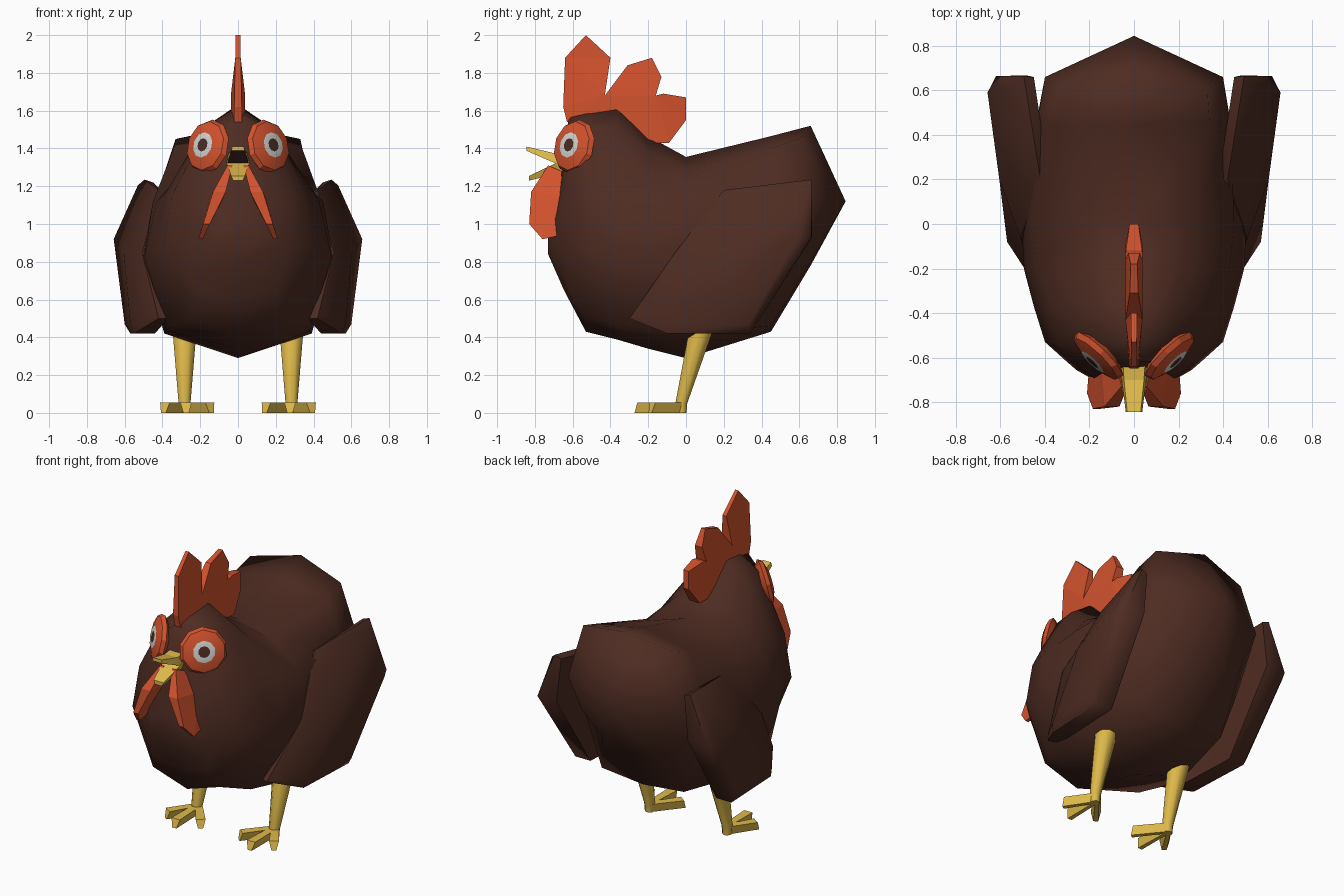
import bpy, bmesh, math
from mathutils import Vector

cube = bpy.data.objects.get("Cube")
if cube:
    bpy.data.objects.remove(cube, do_unlink=True)


def material(name, r, g, b):
    m = bpy.data.materials.new(name)
    m.use_nodes = True
    m.diffuse_color = (r, g, b, 1)
    bsdf = next(n for n in m.node_tree.nodes if n.type == 'BSDF_PRINCIPLED')
    bsdf.inputs["Base Color"].default_value = (r, g, b, 1)
    return m


brown = material("dark_brown_feather", 0.076, 0.025, 0.016)
red = material("comb_red", 0.65, 0.085, 0.027)
yellow = material("beak_yellow", 0.74, 0.49, 0.07)
white = material("eye_white", 0.65, 0.65, 0.62)


def loft(name, rings, mats, smooth=40, band_slots=None):
    """Skin equal closed rings; cap the ends unless they shrink to a point."""
    bm = bmesh.new()
    loops = [[bm.verts.new(p) for p in ring] for ring in rings]
    n = len(loops[0])
    for k, (a, b) in enumerate(zip(loops, loops[1:])):
        for i in range(n):
            j = (i + 1) % n
            f = bm.faces.new((a[i], a[j], b[j], b[i]))
            f.material_index = band_slots[k] if band_slots else 0
    caps = []
    for loop, slot in ((loops[0], 0), (loops[-1], band_slots[-1] if band_slots else 0)):
        if (loop[0].co - loop[2].co).length > 0:
            caps.append(bm.faces.new(loop))
            caps[-1].material_index = slot
    bmesh.ops.recalc_face_normals(bm, faces=bm.faces)
    bmesh.ops.triangulate(bm, faces=caps)
    bmesh.ops.remove_doubles(bm, verts=bm.verts, dist=0.0005)
    bmesh.ops.recalc_face_normals(bm, faces=bm.faces)
    mesh = bpy.data.meshes.new(name)
    bm.to_mesh(mesh)
    bm.free()
    for m in mats:
        mesh.materials.append(m)
    ob = bpy.data.objects.new(name, mesh)
    bpy.context.collection.objects.link(ob)
    bpy.ops.object.select_all(action='DESELECT')
    ob.select_set(True)
    bpy.context.view_layer.objects.active = ob
    if smooth:
        bpy.ops.object.shade_smooth_by_angle(angle=math.radians(smooth))
    return ob


def circle(center, radius, n, u=Vector((1, 0, 0)), v=Vector((0, 1, 0))):
    steps = [math.tau * (i + 0.5) / n for i in range(n)]
    return [Vector(center) + radius * (math.cos(t) * u + math.sin(t) * v) for t in steps]


def box_ring(y, w0, w1, z0, z1):
    return [(-w0, y, z0), (w0, y, z0), (w1, y, z1), (-w1, y, z1)]


# Body: cross-sections from breast to rump (y, top, side points, bottom)
sections = [
    (-.73, 1.0, (.07, 1.0), (.13, .95), (.13, .88), (.08, .84), .84),
    (-.655, 1.3, (.1, 1.25), (.23, 1.1), (.26, .87), (.15, .71), .67),
    (-.62, 1.575, (.11, 1.46), (.26, 1.15), (.3, .86), (.2, .64), .6),
    (-.53, 1.6, (.17, 1.5), (.35, 1.15), (.4, .87), (.25, .51), .43),
    (-.37, 1.632, (.18, 1.51), (.38, 1.17), (.45, .85), (.35, .46), .39),
    (-.2, 1.465, (.21, 1.37), (.43, 1.12), (.495, .83), (.38, .435), .34),
    (0, 1.355, (.27, 1.28), (.45, 1.12), (.505, .82), (.39, .42), .29),
    (.45, 1.465, (.34, 1.4), (.435, 1.14), (.44, .84), (.3, .46), .43),
    (.66, 1.52, (.33, 1.45, -.06), (.4, 1.12), (.3, .92), (.15, .8), .78),
]
rings = []
for y, top, *sides, bottom in sections:
    half = [(x, y + sum(dy), z) for x, z, *dy in sides]
    ring = [(0, y, top)] + half + [(0, y, bottom)]
    rings.append(ring + [(-px, py, pz) for px, py, pz in reversed(half)])
rings.append([(0, .845, 1.12)] * len(rings[0]))
loft("body", rings, [brown], smooth=85)

# Comb: flat plate thinning towards the points and both ends
comb = [(-.63, 1.54), (-.65, 1.62), (-.64, 1.88), (-.53, 2.0), (-.4, 1.88),
        (-.43, 1.68), (-.31, 1.84), (-.18, 1.88), (-.13, 1.78), (-.16, 1.68),
        (-.12, 1.69), (0, 1.67), (0, 1.55), (-.09, 1.43), (-.2, 1.43), (-.37, 1.56)]


def comb_side(s):
    out = []
    for y, z in comb:
        half = .038 - .026 * min(1, max(0, (z - 1.68) / .22))
        out.append((s * (half if -.6 < y < -.05 else min(half, .02)), y, z))
    return out


loft("comb", [comb_side(-1), comb_side(1)], [red], smooth=0)

# Open beak with a dark palate
upper = loft("upper_beak", [box_ring(-.62, .06, .05, 1.31, 1.38),
                            box_ring(-.7, .055, .045, 1.325, 1.375),
                            box_ring(-.845, .037, .03, 1.388, 1.41)], [yellow, brown], smooth=0)
for face in upper.data.polygons:
    if face.normal.z < -.5:
        face.material_index = 1
loft("lower_beak", [box_ring(-.62, .045, .065, 1.28, 1.34),
                    box_ring(-.69, .04, .06, 1.265, 1.322),
                    box_ring(-.83, .025, .037, 1.23, 1.255)], [yellow], smooth=0)

wattle = [(-.73, 1.31), (-.66, 1.28), (-.65, 1.15), (-.67, 1.05), (-.65, 1.0),
          (-.66, .94), (-.76, .92), (-.83, 1.0), (-.82, 1.17)]
wing = [
    [(.605, .2, .85)] * 7,
    [(.43, .21, 1.17), (.53, .64, 1.205), (.658, .59, .92), (.6, .33, .47),
     (.57, -.08, .47), (.44, -.28, .52), (.518, -.04, .84)],
    [(.42, .2, 1.18), (.495, .665, 1.235), (.62, .665, .93), (.57, .34, .42),
     (.55, -.1, .42), (.42, -.3, .5), (.508, -.06, .845)],
    [(.38, .2, 1.15), (.45, .66, 1.22), (.48, .667, .93), (.46, .34, .42),
     (.44, -.1, .42), (.37, -.28, .5), (.45, -.04, .84)],
]

for side, s in (("left", 1), ("right", -1)):
    # Wing: bulging bevelled slab standing away from the rump
    loft(side + "_wing", [[(s * x, y, z) for x, y, z in r] for r in wing], [brown], smooth=60)

    # Eye: red surround, white and pupil as rings of one tilted disc
    normal = Vector((s * .69, -.72, .22)).normalized()
    across = Vector((0, 0, 1)).cross(normal).normalized()
    center = Vector((s * .16, -.592, 1.41))
    profile = [(.1, -.035), (.147, -.005), (.132, .02), (.069, .04), (.036, .042)]
    loft(side + "_eye", [circle(center + normal * d, r, 10, across, normal.cross(across))
                         for r, d in profile], [red, white, brown], 30, [0, 0, 0, 1, 2])

    # Wattle: lens-shaped plate leaning outwards
    def wattle_side(t):
        out = []
        for y, z in wattle:
            half = .012 + .026 * min(1, max(0, 1 - abs(z - 1.14) / .18))
            out.append((s * (.043 + .4 * (1.31 - z) + t * half), y, z))
        return out
    loft(side + "_wattle", [wattle_side(-1), wattle_side(1)], [red], smooth=0)

    # Leg: tapered tube slanting forward to the ankle
    path = [(.1, .5, .07), (.075, .42, .067), (-.025, .05, .034), (-.025, 0, .03)]
    loft(side + "_leg", [circle((s * .283, y, z), r, 8) for y, z, r in path], [yellow], smooth=60)

    # Three spread toes, narrower underneath
    ankle = Vector((s * .28, -.01, 0))
    for label, x, y in (("inner", .14, -.19), ("middle", .275, -.272), ("outer", .395, -.19)):
        end = Vector((s * x, y, 0))
        d = (end - ankle).normalized()
        w = Vector((-d.y, d.x, 0))
        up = Vector((0, 0, .055))
        toe = []
        for p, half, back in ((ankle, .022, 0), (end, .03, .015)):
            top = p + up - d * back
            toe.append([p - w * half * .5, p + w * half * .5, top + w * half, top - w * half])
        loft(f"{side}_{label}_toe", toe, [yellow], smooth=0)
